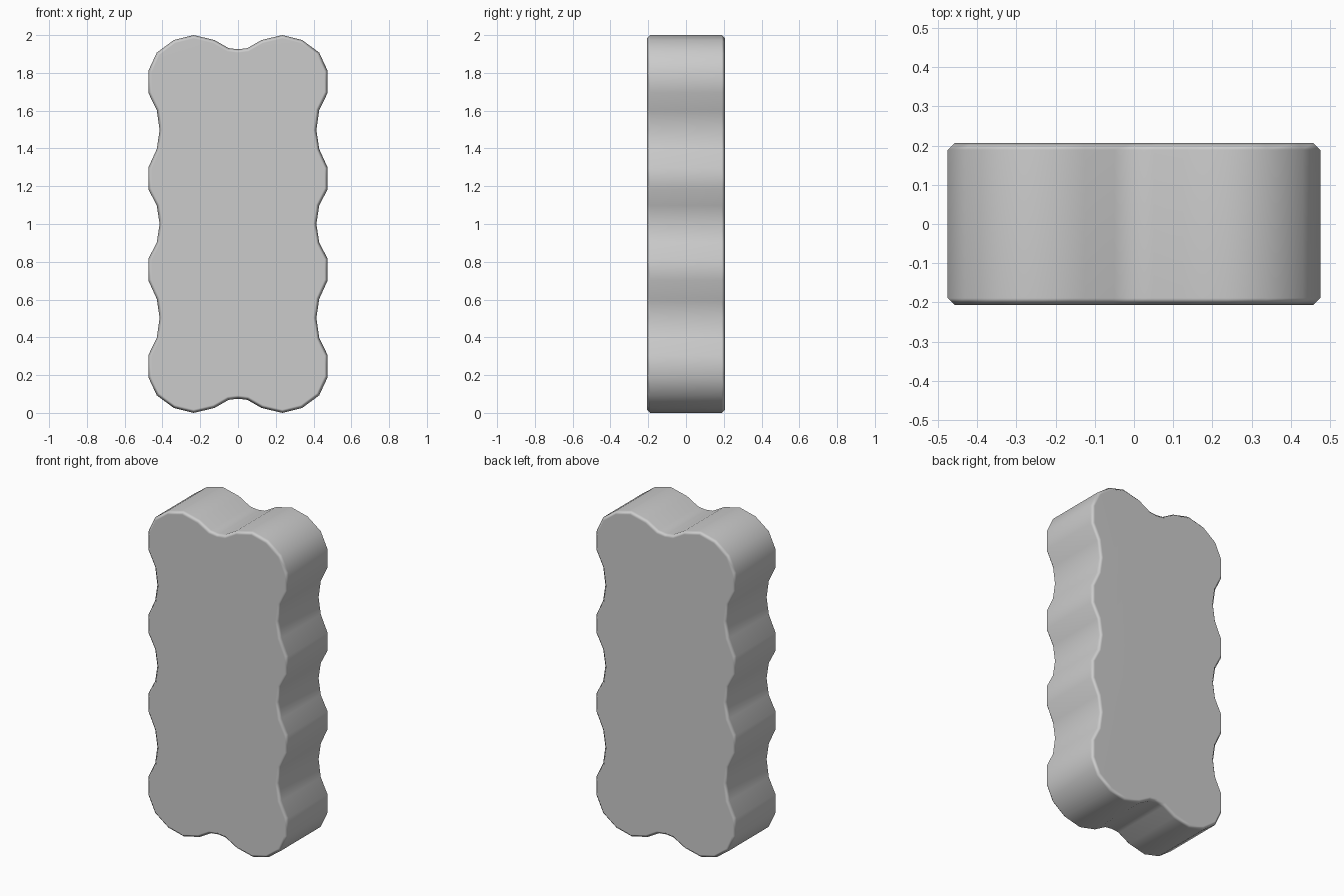
import bpy, bmesh, math

if "Cube" in bpy.data.objects:
    bpy.data.objects.remove(bpy.data.objects["Cube"])

HALF_DEPTH = 0.207
CHAMFER = 0.018

# One quarter of the wavy outline (x, z above the middle), from side to top centre
quarter = [(0.415, 0.0), (0.43, 0.098), (0.475, 0.185), (0.475, 0.298),
           (0.43, 0.397), (0.415, 0.497), (0.43, 0.603), (0.475, 0.695),
           (0.475, 0.81), (0.43, 0.907), (0.34, 0.974), (0.235, 1.0),
           (0.125, 0.974), (0.05, 0.931), (0.0, 0.925)]

# Mirror the quarter into the full closed outline
upper = quarter + [(-x, z) for x, z in reversed(quarter[:-1])]
outline = upper + [(x, -z) for x, z in reversed(upper[1:-1])]

# Biscuit slab: outline face extruded through the depth
bm = bmesh.new()
face = bm.faces.new([bm.verts.new((x, -HALF_DEPTH, z + 1)) for x, z in outline])
ext = bmesh.ops.extrude_face_region(bm, geom=[face])
verts = [v for v in ext["geom"] if isinstance(v, bmesh.types.BMVert)]
bmesh.ops.translate(bm, verts=verts, vec=(0, 2 * HALF_DEPTH, 0))
bmesh.ops.recalc_face_normals(bm, faces=bm.faces)
mesh = bpy.data.meshes.new("biscuit")
bm.to_mesh(mesh)
bm.free()
obj = bpy.data.objects.new("biscuit", mesh)
bpy.context.collection.objects.link(obj)
for p in mesh.polygons:
    p.use_smooth = True

# Softened rim, with the large faces kept flat
bevel = obj.modifiers.new("rim", 'BEVEL')
bevel.width = CHAMFER
bevel.segments = 1
bevel.limit_method = 'ANGLE'
bevel.angle_limit = math.radians(60)
obj.modifiers.new("flat_faces", 'WEIGHTED_NORMAL')
